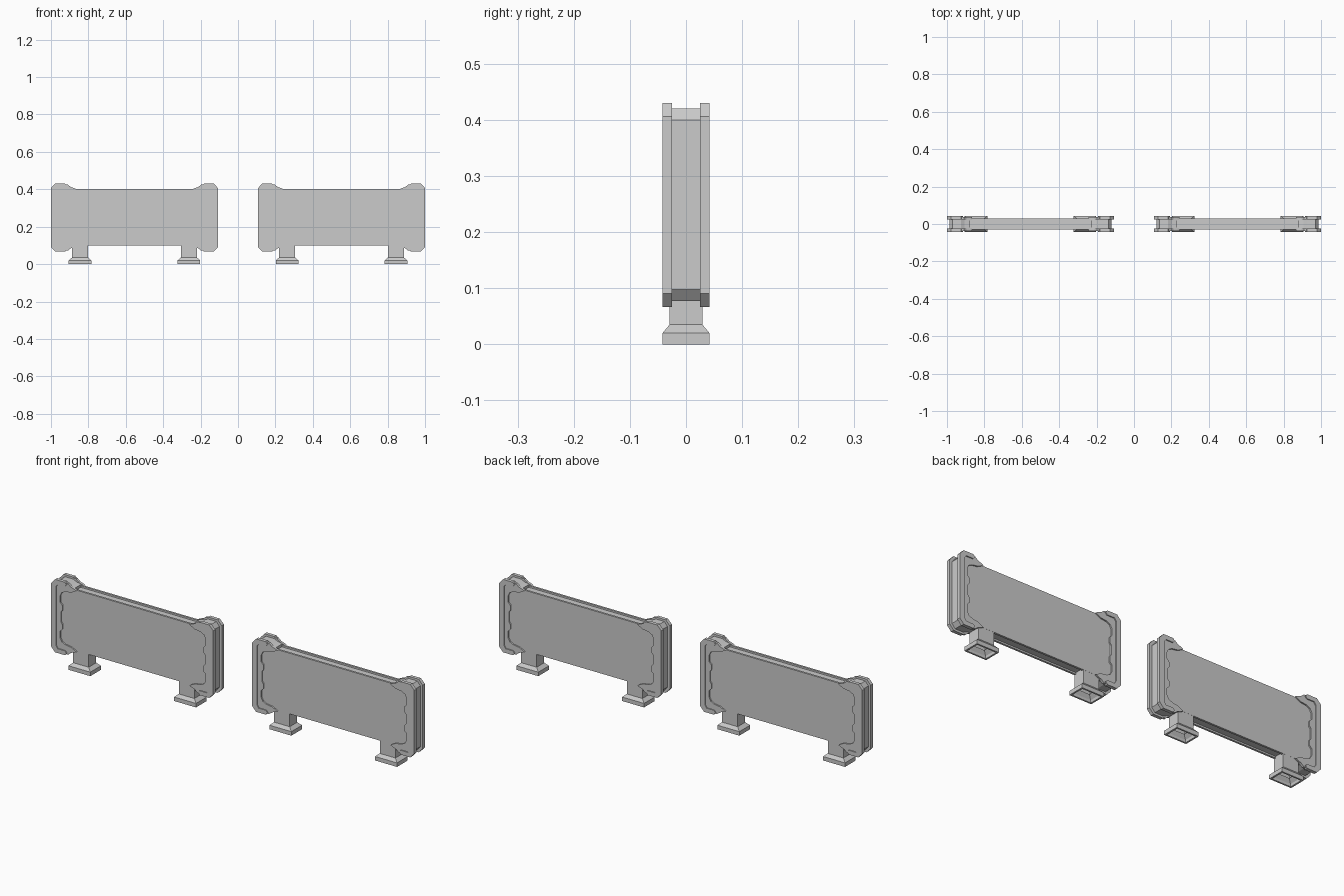
import bpy, bmesh

if "Cube" in bpy.data.objects:
    bpy.data.objects.remove(bpy.data.objects["Cube"])

ZC = 0.2485      # mid height of the boards
HALF = 0.4465    # half length of one board
CENTRES = {"left": -0.5535, "right": 0.5535}


def finish(bm, name):
    bmesh.ops.recalc_face_normals(bm, faces=bm.faces)
    me = bpy.data.meshes.new(name)
    bm.to_mesh(me)
    bm.free()
    ob = bpy.data.objects.new(name, me)
    bpy.context.collection.objects.link(ob)
    return ob


def prism(name, pts, axis, a, b):
    """Extrude a closed 2D outline from a to b along x or y."""
    bm = bmesh.new()
    def put(p, t):
        return (t, p[0], p[1]) if axis == 'x' else (p[0], t, p[1])
    face = bm.faces.new([bm.verts.new(put(p, a)) for p in pts])
    out = bmesh.ops.extrude_face_region(bm, geom=[face])
    offset = (b - a, 0, 0) if axis == 'x' else (0, b - a, 0)
    verts = [g for g in out["geom"] if isinstance(g, bmesh.types.BMVert)]
    bmesh.ops.translate(bm, verts=verts, vec=offset)
    return finish(bm, name)


def stacked(name, cx, sections):
    """Open-bottomed foot lofted through rectangles (half x, half y, z)."""
    bm = bmesh.new()
    rings = [[bm.verts.new((cx + sx * hx, sy * hy, z))
              for sx, sy in ((-1, -1), (1, -1), (1, 1), (-1, 1))]
             for hx, hy, z in sections]
    for lo, hi in zip(rings, rings[1:]):
        for i in range(4):
            j = (i + 1) % 4
            bm.faces.new((lo[i], lo[j], hi[j], hi[i]))
    bm.faces.new(rings[-1])
    return finish(bm, name)


def sym(half):
    """Complete an upper-half outline by mirroring it downwards."""
    return half + [(d, -h) for d, h in reversed(half) if h > 0]


# outlines as (distance from board end, height from mid line)
BRACKET = sym([(0.05, 0), (0.05, 0.025), (0.058, 0.035), (0.058, 0.06),
               (0.046, 0.072), (0.046, 0.105), (0.055, 0.122), (0.075, 0.132),
               (0.105, 0.136), (0.122, 0.144), (0.135, 0.152), (0.125, 0.157),
               (0.105, 0.164), (0.09, 0.177), (0.023, 0.177), (0.005, 0.155)])
RIM = sym([(0.026, 0.146), (0.036, 0.16), (0.075, 0.16), (0.085, 0.17),
           (0.075, 0.1815), (0.022, 0.1815), (0, 0.158)])
CORE = sym([(0.12, 0.158), (0.095, 0.162), (0.075, 0.1715),
            (0.03, 0.1715), (0.013, 0.151)])
# board cross-section with shallow channels along top and bottom
BOARD = [(-0.03, 0.099), (-0.02, 0.099), (-0.02, 0.107), (0.02, 0.107),
         (0.02, 0.099), (0.03, 0.099), (0.03, 0.401), (0.02, 0.401),
         (0.02, 0.393), (-0.02, 0.393), (-0.02, 0.401), (-0.03, 0.401)]

for side, cx in CENTRES.items():
    # board
    prism(f"{side}_board", BOARD, 'x', cx - HALF + 0.03, cx + HALF - 0.03)
    for end, sx in (("inner", -1), ("outer", 1)):
        def place(outline):
            return [(cx + sx * (HALF - d), ZC + h) for d, h in outline]
        # end cap core between two plates
        prism(f"{side}_{end}_cap_core", place(CORE), 'y', -0.025, 0.025)
        for face, sy in (("front", -1), ("back", 1)):
            prism(f"{side}_{end}_{face}_bracket", place(BRACKET), 'y',
                  sy * 0.025, sy * 0.037)
            prism(f"{side}_{end}_{face}_rim", place(RIM), 'y',
                  sy * 0.025, sy * 0.042)
        # foot with flared base, hollow underneath
        stacked(f"{side}_{end}_foot", cx + sx * 0.291,
                [(0.034, 0.022, 0.03), (0.05, 0.033, 0.012),
                 (0.052, 0.034, 0.0), (0.0605, 0.042, 0.0),
                 (0.0605, 0.042, 0.02), (0.043, 0.0295, 0.035),
                 (0.043, 0.0295, 0.115)])
